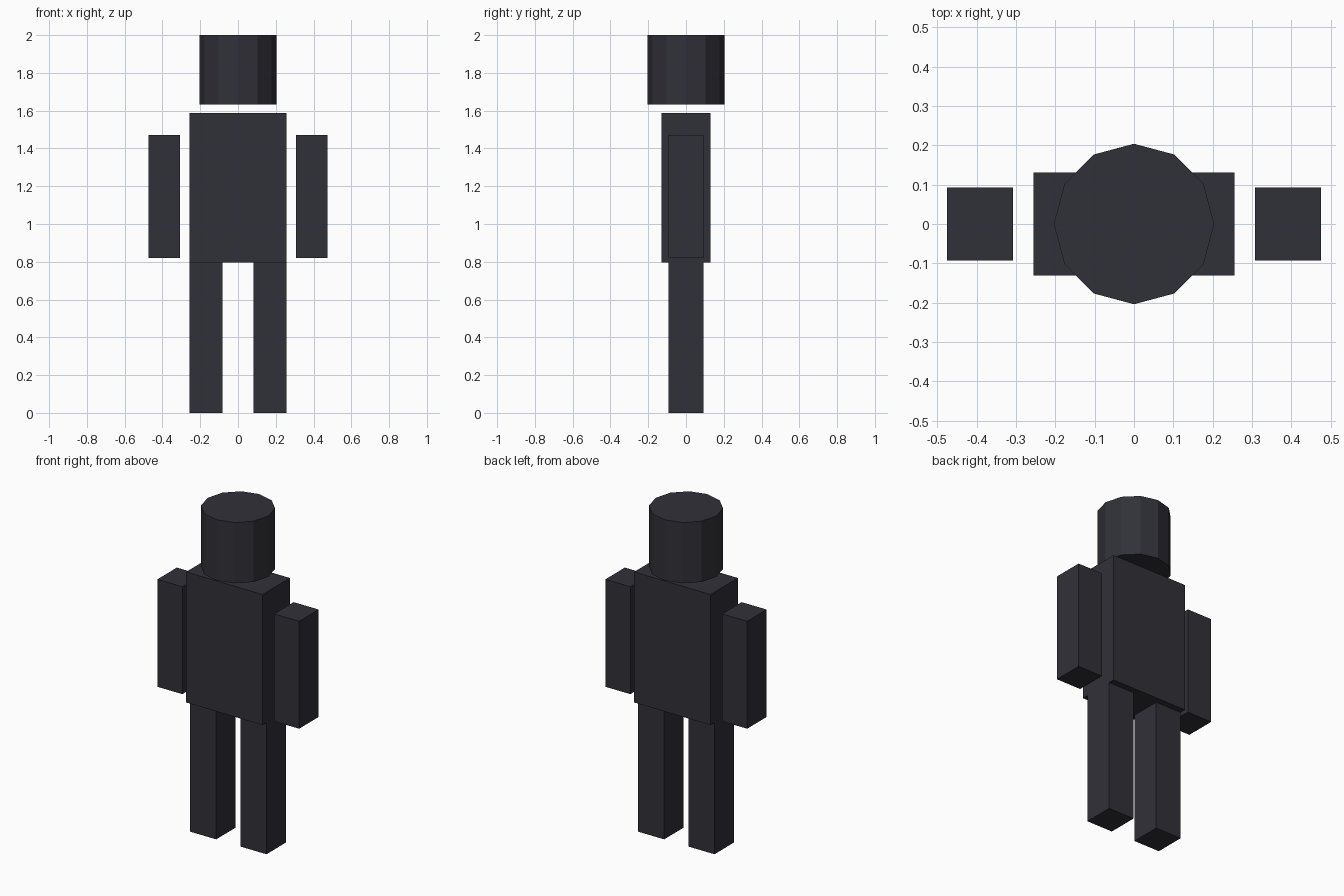
import bpy

if "Cube" in bpy.data.objects:
    bpy.data.objects.remove(bpy.data.objects["Cube"])


def material(name, color):
    m = bpy.data.materials.new(name)
    m.diffuse_color = color
    m.use_nodes = True
    m.node_tree.nodes["Principled BSDF"].inputs["Base Color"].default_value = m.diffuse_color
    return m


dark = material("dark_grey", (0.03, 0.03, 0.04, 1.0))
smoky = material("smoky_grey", (0.03, 0.03, 0.04, 0.8))


def box(name, x, y, z, mat):
    """Box from (min, max) ranges on each axis."""
    ranges = (x, y, z)
    bpy.ops.mesh.primitive_cube_add(size=1, location=[(a + b) / 2 for a, b in ranges])
    ob = bpy.context.object
    ob.name = name
    ob.scale = [b - a for a, b in ranges]
    bpy.ops.object.transform_apply(location=False, rotation=False, scale=True)
    ob.data.materials.append(mat)
    return ob


# Torso
box("torso", (-0.256, 0.256), (-0.131, 0.131), (0.797, 1.588), smoky)

# Arms and legs, one per side
for side, s in (("left", -1), ("right", 1)):
    for part, inner, outer, z in (("arm", 0.308, 0.475, (0.819, 1.470)),
                                  ("leg", 0.081, 0.256, (0.0, 0.797))):
        box(f"{side}_{part}", sorted((s * inner, s * outer)), (-0.093, 0.093), z, dark)

# Head: floating twelve-sided cylinder
bpy.ops.mesh.primitive_cylinder_add(vertices=12, radius=0.204, depth=0.368,
                                    location=(0, 0, 1.816))
head = bpy.context.object
head.name = "head"
head.data.materials.append(dark)
